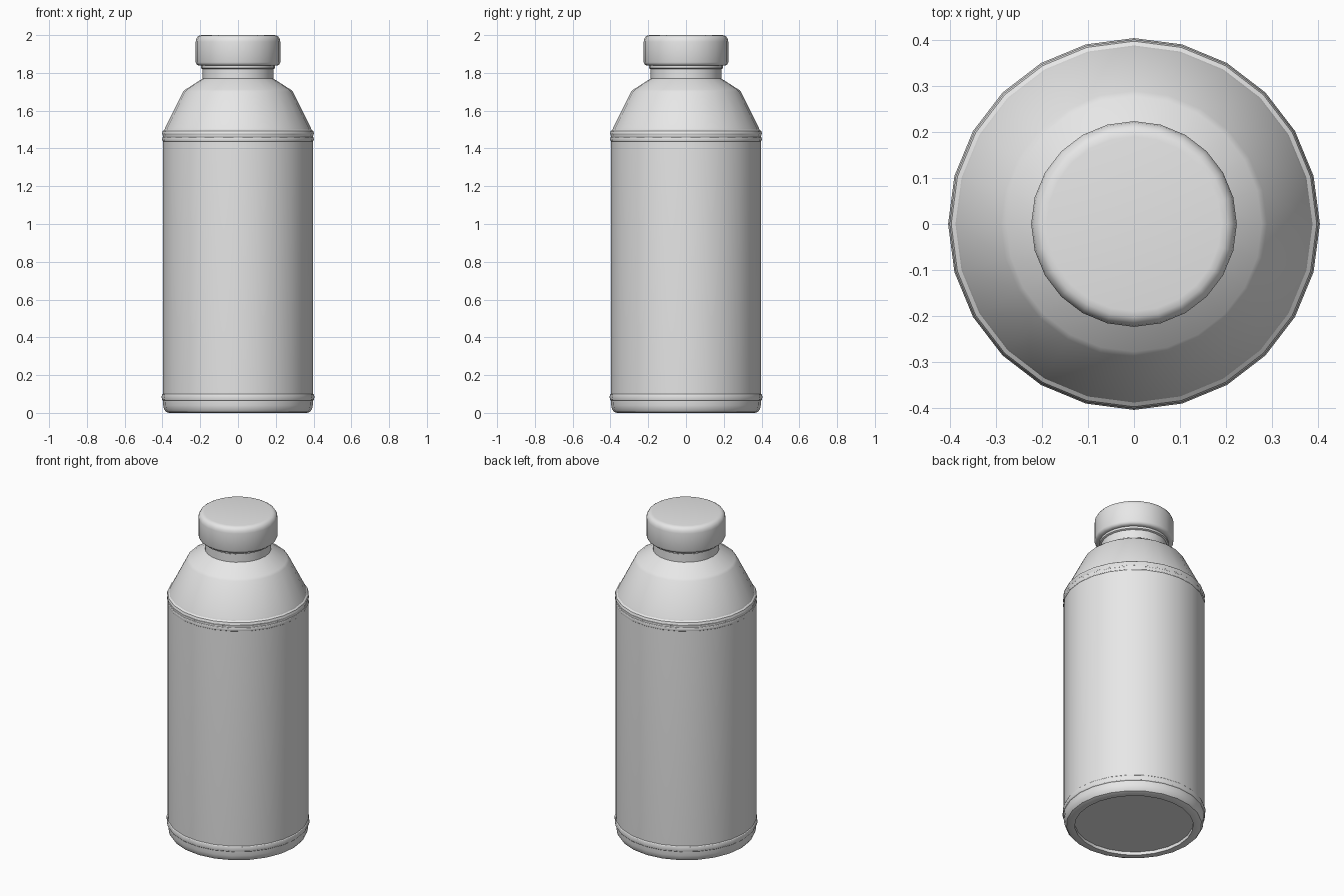
import bpy, bmesh, math

SIDES = 24

if "Cube" in bpy.data.objects:
    bpy.data.objects.remove(bpy.data.objects["Cube"], do_unlink=True)

grey = bpy.data.materials.new("light_grey")
grey.use_nodes = True
colour = (0.8, 0.8, 0.8, 1)
grey.diffuse_color = colour
grey.node_tree.nodes["Principled BSDF"].inputs["Base Color"].default_value = colour


def lathe(name, profile, closed=False):
    """Spin (radius, z) points around z; open profiles get flat end caps."""
    bm = bmesh.new()
    rings = []
    for r, z in profile:
        rings.append([bm.verts.new((r * math.cos(a), r * math.sin(a), z))
                      for a in (2 * math.pi * i / SIDES for i in range(SIDES))])
    pairs = list(zip(rings, rings[1:]))
    if closed:
        pairs.append((rings[-1], rings[0]))
    else:
        bm.faces.new(rings[0])
        bm.faces.new(rings[-1])
    for low, high in pairs:
        for i in range(SIDES):
            j = (i + 1) % SIDES
            bm.faces.new((low[i], low[j], high[j], high[i]))
    bmesh.ops.recalc_face_normals(bm, faces=bm.faces)
    mesh = bpy.data.meshes.new(name)
    bm.to_mesh(mesh)
    bm.free()
    mesh.materials.append(grey)
    ob = bpy.data.objects.new(name, mesh)
    bpy.context.collection.objects.link(ob)
    bpy.ops.object.select_all(action='DESELECT')
    ob.select_set(True)
    bpy.context.view_layer.objects.active = ob
    bpy.ops.object.shade_smooth_by_angle(angle=math.radians(32))
    return ob


def band(name, z, radius, half_height, depth):
    """Rounded hoop bulging out of the wall."""
    steps = 10
    lathe(name, [(radius - depth + depth * math.cos(t), z + half_height * math.sin(t))
                 for t in (2 * math.pi * i / steps for i in range(steps))], closed=True)


# Bottle body with recessed base, sloped shoulder and neck
lathe("bottle_body", [
    (0.335, 0.02), (0.335, 0.0), (0.365, 0.0), (0.382, 0.006), (0.392, 0.02),
    (0.396, 0.04), (0.398, 0.07), (0.398, 1.45), (0.398, 1.475), (0.385, 1.51),
    (0.29, 1.70), (0.278, 1.712), (0.187, 1.77), (0.187, 1.86)])

# Raised hoops
band("base_hoop", 0.083, 0.405, 0.024, 0.018)
band("shoulder_hoop", 1.449, 0.402, 0.016, 0.012)
band("shoulder_lip", 1.48, 0.402, 0.021, 0.02)

# Collar under the cap
lathe("neck_collar", [(0.187, 1.82), (0.196, 1.825), (0.196, 1.85)])

# Screw cap with rounded rims
lathe("cap", [
    (0.20, 1.838), (0.212, 1.84), (0.22, 1.846), (0.224, 1.856), (0.224, 1.965),
    (0.221, 1.98), (0.213, 1.992), (0.203, 1.998), (0.19, 2.0)])
